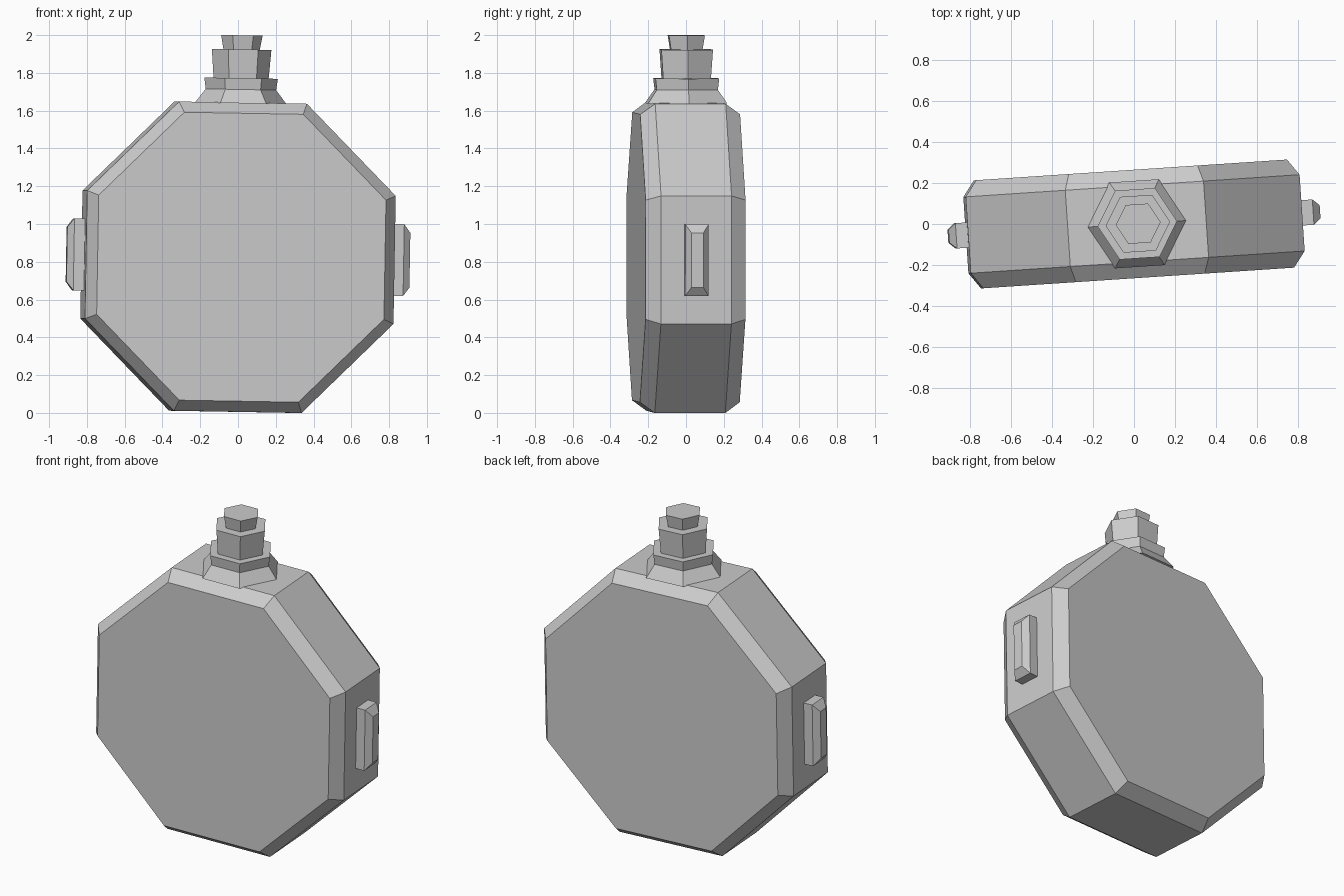
import bpy, bmesh
from math import radians, pi, sin, cos
from mathutils import Matrix

if "Cube" in bpy.data.objects:
    bpy.data.objects.remove(bpy.data.objects["Cube"])

# Whole flask leans slightly: turned about z, tipped about its own y
POSE = (Matrix.Translation((0, 0, 0.824))
        @ Matrix.Rotation(radians(3.8), 4, 'Z')
        @ Matrix.Rotation(radians(1.0), 4, 'Y'))


def loft(name, rings):
    """Skin a stack of equal-length vertex rings and cap both ends."""
    bm = bmesh.new()
    loops = [[bm.verts.new(p) for p in ring] for ring in rings]
    n = len(loops[0])
    for a, b in zip(loops, loops[1:]):
        for i in range(n):
            j = (i + 1) % n
            bm.faces.new((a[i], a[j], b[j], b[i]))
    bm.faces.new(loops[0][::-1])
    bm.faces.new(loops[-1])
    bmesh.ops.recalc_face_normals(bm, faces=bm.faces)
    mesh = bpy.data.meshes.new(name)
    bm.to_mesh(mesh)
    bm.free()
    obj = bpy.data.objects.new(name, mesh)
    obj.matrix_world = POSE
    bpy.context.collection.objects.link(obj)
    return obj


def polygon(sides, radius, start=0.0):
    return [(radius * cos(start + 2 * pi * i / sides),
             radius * sin(start + 2 * pi * i / sides)) for i in range(sides)]


# Octagonal body with chamfered front and back rims
body_profile = [(-0.265, 0.825), (-0.187, 0.886), (0.187, 0.886), (0.265, 0.825)]
loft("flask_body", [[(x, y, z) for x, z in polygon(8, r, pi / 8)]
                    for y, r in body_profile])

# Hexagonal neck, collar and stopper: (height, radius)
neck_parts = {
    "neck_flange": [(0.815, 0.243), (0.888, 0.187), (0.948, 0.195)],
    "neck_collar": [(0.946, 0.146), (1.100, 0.158)],
    "stopper": [(1.098, 0.096), (1.175, 0.110)],
}
for name, profile in neck_parts.items():
    loft(name, [[(x, y, z) for x, y in polygon(6, r)] for z, r in profile])

# Strap lugs on both sides: (distance, half depth, half height)
lug_profile = [(0.81, 0.062, 0.19), (0.875, 0.062, 0.19), (0.91, 0.032, 0.145)]
for side, name in ((-1, "strap_lug_left"), (1, "strap_lug_right")):
    loft(name, [[(side * u, sy * d, sz * h)
                 for sy, sz in ((-1, -1), (1, -1), (1, 1), (-1, 1))]
                for u, d, h in lug_profile])
